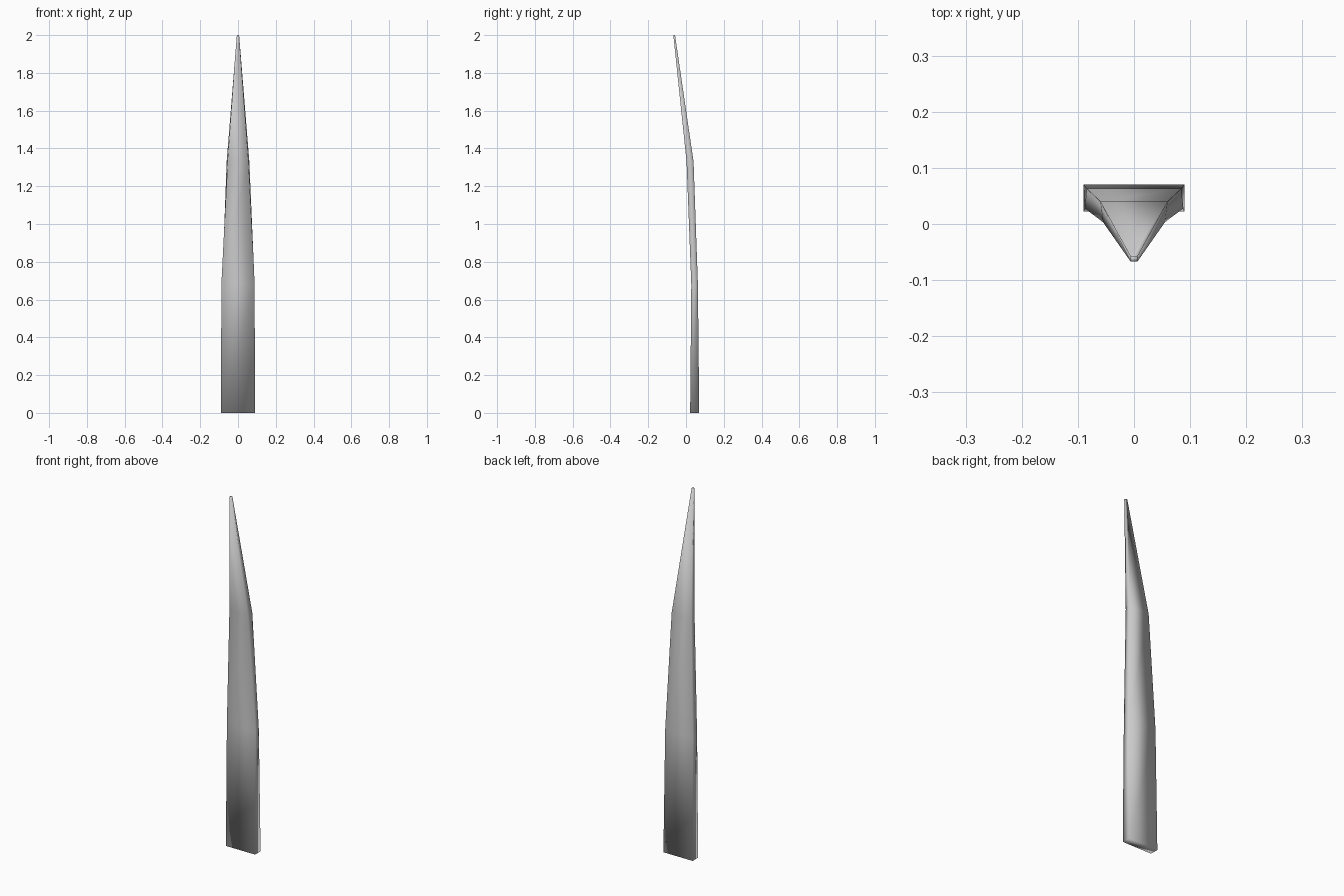
import bpy, bmesh

if "Cube" in bpy.data.objects:
    bpy.data.objects.remove(bpy.data.objects["Cube"])

# Cross-sections: height, front (half width, y), back (half width, y)
SECTIONS = [
    (0.00, (0.090, 0.022), (0.090, 0.070)),
    (0.68, (0.088, 0.028), (0.084, 0.063)),
    (1.33, (0.055, 0.003), (0.060, 0.040)),
    (2.00, (0.006, -0.067), (0.006, -0.058)),
]

bm = bmesh.new()
rings = []
for z, (fw, fy), (bw, by) in SECTIONS:
    corners = [(-fw, fy), (fw, fy), (bw, by), (-bw, by)]
    rings.append([bm.verts.new((x, y, z)) for x, y in corners])

# Bent, tapering sides
for low, high in zip(rings, rings[1:]):
    for i in range(4):
        j = (i + 1) % 4
        bm.faces.new((low[i], low[j], high[j], high[i]))

# Root and tip caps
bm.faces.new(rings[0][::-1])
bm.faces.new(rings[-1])
bmesh.ops.recalc_face_normals(bm, faces=bm.faces)
for face in bm.faces:
    face.smooth = True

mesh = bpy.data.meshes.new("grass_blade")
bm.to_mesh(mesh)
bm.free()
blade = bpy.data.objects.new("grass_blade", mesh)
bpy.context.collection.objects.link(blade)
